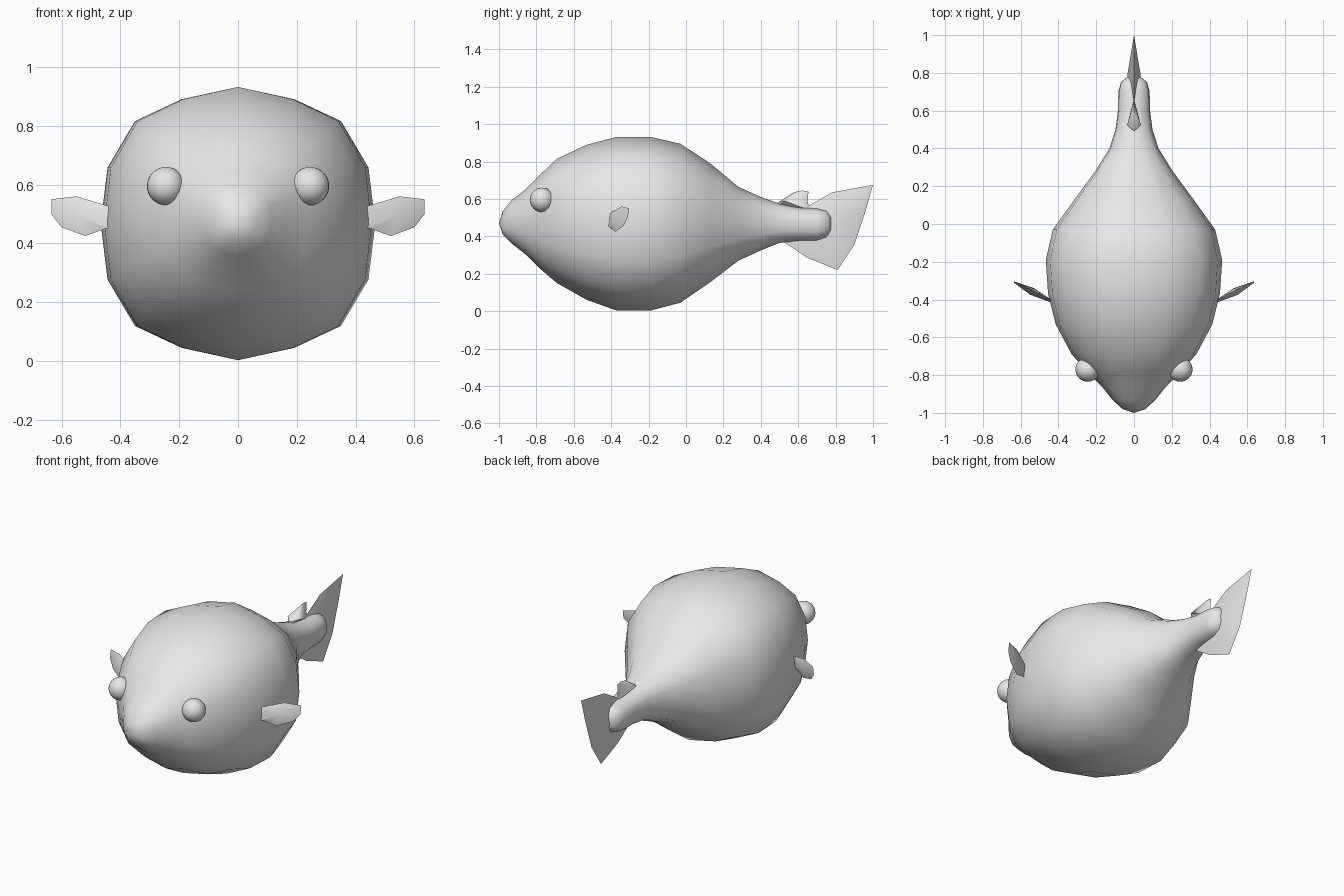
import bpy, bmesh, math
from mathutils import Vector

if "Cube" in bpy.data.objects:
    bpy.data.objects.remove(bpy.data.objects["Cube"])

grey = bpy.data.materials.new("pale grey")
grey.diffuse_color = (0.8, 0.8, 0.8, 1)
grey.use_nodes = True
grey.node_tree.nodes["Principled BSDF"].inputs["Base Color"].default_value = grey.diffuse_color


def finish(name, bm, angle):
    bmesh.ops.recalc_face_normals(bm, faces=bm.faces[:])
    mesh = bpy.data.meshes.new(name)
    bm.to_mesh(mesh)
    bm.free()
    mesh.materials.append(grey)
    obj = bpy.data.objects.new(name, mesh)
    bpy.context.collection.objects.link(obj)
    bpy.ops.object.select_all(action='DESELECT')
    obj.select_set(True)
    bpy.context.view_layer.objects.active = obj
    bpy.ops.object.shade_smooth_by_angle(angle=math.radians(angle))
    return obj


def fin(name, outline, centre, thickness):
    """Thin blade: an outline with a raised middle on both sides."""
    bm = bmesh.new()
    rim = [bm.verts.new(p) for p in outline]
    c, t = Vector(centre), Vector(thickness)
    for side in (c + t, c - t):
        tip = bm.verts.new(side)
        for a, b in zip(rim, rim[1:] + rim[:1]):
            bm.faces.new((a, b, tip))
    return finish(name, bm, 35)


# Body: rings along y as (y, bottom, top, half width)
stations = [
    (-0.98, 0.41, 0.535, 0.06), (-0.93, 0.36, 0.595, 0.115),
    (-0.86, 0.305, 0.65, 0.17), (-0.79, 0.235, 0.72, 0.24),
    (-0.69, 0.15, 0.815, 0.33), (-0.53, 0.06, 0.89, 0.415),
    (-0.37, 0.003, 0.932, 0.455), (-0.19, 0.003, 0.932, 0.467),
    (-0.03, 0.045, 0.895, 0.43), (0.13, 0.155, 0.79, 0.315),
    (0.28, 0.27, 0.665, 0.205), (0.40, 0.325, 0.61, 0.13),
    (0.50, 0.365, 0.575, 0.098), (0.60, 0.375, 0.555, 0.085),
    (0.70, 0.375, 0.55, 0.083), (0.75, 0.39, 0.54, 0.07),
    (0.775, 0.425, 0.51, 0.04)]
# One quarter of the slightly boxy sixteen-sided section, then mirrored
quarter = [(0, 1), (0.41, 0.91), (0.75, 0.75), (0.95, 0.41)]
half = quarter + [(1, 0)] + [(x, -z) for x, z in quarter[:0:-1]]
section = half + [(0, -1)] + [(-x, z) for x, z in half[:0:-1]]

bm = bmesh.new()
rings = []
for y, low, high, w in stations:
    mid, h = (low + high) / 2, (high - low) / 2
    rings.append([bm.verts.new((x * w, y, mid + z * h)) for x, z in section])
n = len(section)
for r, s in zip(rings, rings[1:]):
    for i in range(n):
        j = (i + 1) % n
        bm.faces.new((r[i], r[j], s[j], s[i]))
for ring, tip in ((rings[0], (0, -1.0, 0.47)), (rings[-1], (0, 0.782, 0.467))):
    v = bm.verts.new(tip)
    for i in range(n):
        bm.faces.new((ring[i], ring[(i + 1) % n], v))
finish("body", bm, 75)

# Tail fin and small back fin
tail = [(0.50, 0.385), (0.65, 0.285), (0.81, 0.22), (0.90, 0.355),
        (0.96, 0.535), (1.0, 0.675), (0.78, 0.635), (0.65, 0.56)]
fin("tail_fin", [(0, y, z) for y, z in tail], (0, 0.79, 0.465), (0.035, 0, 0))
back = [(0.49, 0.56), (0.49, 0.58), (0.58, 0.637), (0.62, 0.645),
        (0.655, 0.64), (0.65, 0.59), (0.66, 0.54)]
fin("back_fin", [(0, y, z) for y, z in back], (0, 0.525, 0.59), (0.036, 0, 0))

# Eyes and side fins on both sides
side_outline = [(0.42, 0.45), (0.45, 0.45), (0.52, 0.425), (0.60, 0.455),
                (0.635, 0.50), (0.635, 0.55), (0.55, 0.56), (0.45, 0.53), (0.42, 0.52)]
for s, label in ((1, "right"), (-1, "left")):
    bm = bmesh.new()
    bmesh.ops.create_uvsphere(bm, u_segments=24, v_segments=16, radius=0.065)
    bmesh.ops.translate(bm, verts=bm.verts[:], vec=(s * 0.245, -0.77, 0.595))
    finish(label + "_eye", bm, 60)
    pts = [(s * x, -0.41 + (x - 0.43) * 0.48 + (z - 0.5) * 0.15, z)
           for x, z in side_outline]
    fin(label + "_side_fin", pts, (s * 0.54, -0.357, 0.495),
        (-s * 0.009, 0.018, 0))
